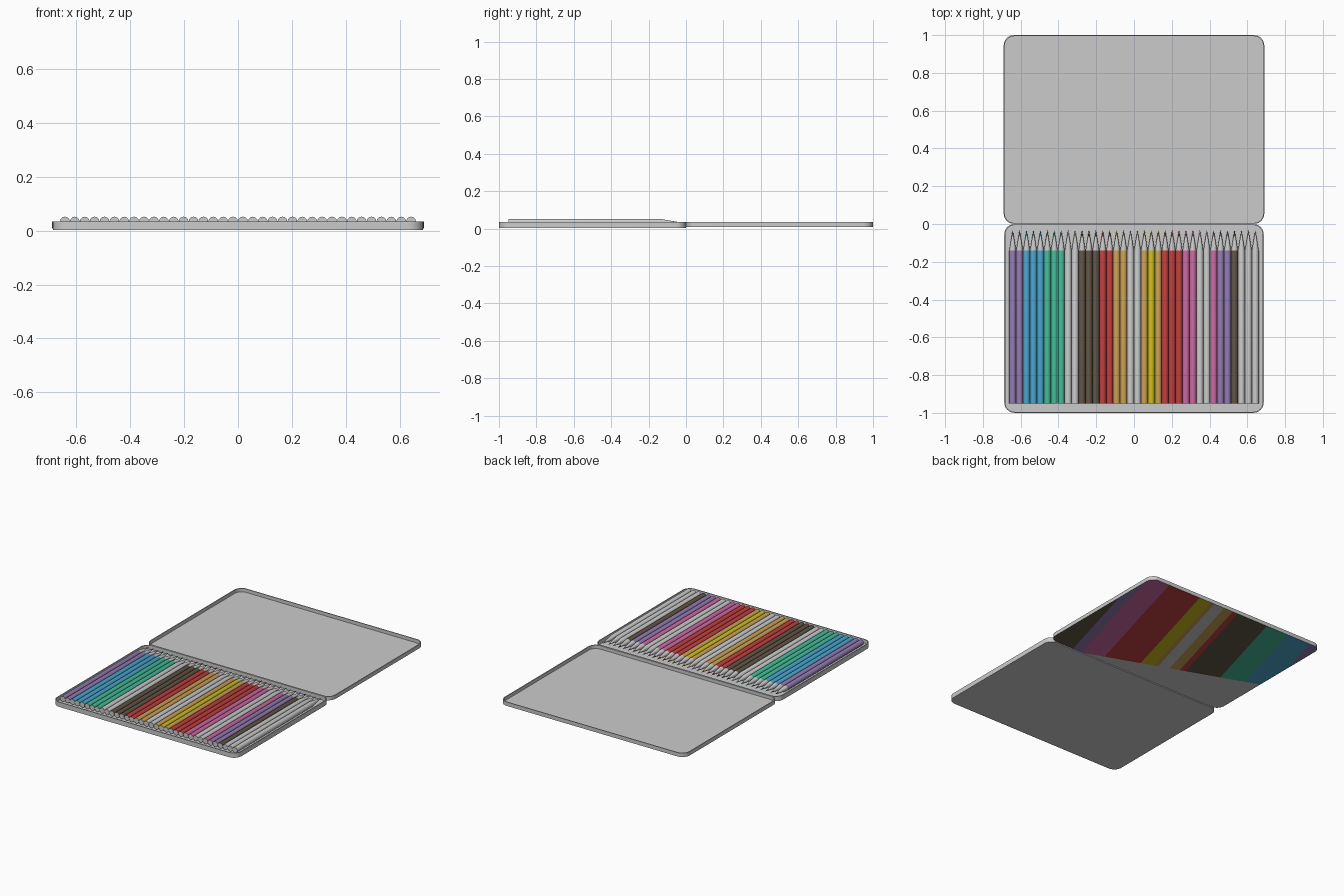
import bpy
import bmesh
from math import cos, sin, pi, radians
from mathutils import Vector

cube = bpy.data.objects.get("Cube")
if cube:
    bpy.data.objects.remove(cube, do_unlink=True)

COLOURS = {
    "silver": (0.60, 0.60, 0.60),
    "purple": (0.29, 0.20, 0.44),
    "blue": (0.07, 0.38, 0.62),
    "green": (0.06, 0.50, 0.32),
    "brown": (0.12, 0.09, 0.06),
    "red": (0.54, 0.05, 0.05),
    "gold": (0.60, 0.36, 0.09),
    "yellow": (0.62, 0.52, 0.01),
    "pink": (0.60, 0.14, 0.36),
}
mats = {}
for name, rgb in COLOURS.items():
    m = bpy.data.materials.new(name)
    m.use_nodes = True
    m.diffuse_color = (*rgb, 1)
    m.node_tree.nodes["Principled BSDF"].inputs["Base Color"].default_value = (*rgb, 1)
    mats[name] = m


def finish(name, bm, materials, smooth=True):
    bmesh.ops.recalc_face_normals(bm, faces=bm.faces)
    mesh = bpy.data.meshes.new(name)
    bm.to_mesh(mesh)
    bm.free()
    for m in materials:
        mesh.materials.append(mats[m])
    ob = bpy.data.objects.new(name, mesh)
    bpy.context.collection.objects.link(ob)
    if smooth:
        bpy.ops.object.select_all(action='DESELECT')
        ob.select_set(True)
        bpy.context.view_layer.objects.active = ob
        bpy.ops.object.shade_smooth_by_angle(angle=radians(40))
    return ob


def bridge(bm, a, b):
    n = len(a)
    return [bm.faces.new((a[i], a[(i + 1) % n], b[(i + 1) % n], b[i])) for i in range(n)]


def rounded_ring(bm, half_x, half_y, cy, r, z, steps=6):
    """Ring of vertices around a rounded rectangle."""
    ring = []
    for k, (sx, sy) in enumerate([(1, 1), (-1, 1), (-1, -1), (1, -1)]):
        for i in range(steps + 1):
            a = (k + i / steps) * pi / 2
            ring.append(bm.verts.new((sx * (half_x - r) + r * cos(a),
                                      cy + sy * (half_y - r) + r * sin(a), z)))
    return ring


def tray(half_x, cy, z0, z1, floor, wall=0.006, r=0.055):
    """Open shallow tin with rounded corners."""
    bm = bmesh.new()
    half_y = 0.5
    rings = [rounded_ring(bm, half_x - d, half_y - d, cy, r - d, z)
             for d, z in ((0, z0), (0, z1), (wall, z1), (wall, floor))]
    for a, b in zip(rings, rings[1:]):
        bridge(bm, a, b)
    bm.faces.new(rings[0])
    bm.faces.new(rings[-1])
    bmesh.ops.recalc_face_normals(bm, faces=bm.faces)
    return bm


# Tin base
finish("tin_base", tray(0.687, -0.5, 0.002, 0.034, 0.008), ["silver"])

# Open lid with slanted printed stripes on its outer face
PRINT = [("purple", -0.88), ("blue", -0.70), ("green", -0.53), ("brown", -0.29),
         ("red", -0.25), ("gold", -0.18), ("silver", -0.10), ("gold", -0.07),
         ("yellow", 0.02), ("red", 0.27), ("pink", 0.43), ("purple", 0.50),
         ("brown", 9)]
SLANT = 0.28
TIP_SLOPE, TIP_START = 0.369, 0.155
lid = tray(0.69, 0.5, 0.008, 0.034, 0.011)


def underside():
    return [f for f in lid.faces if f.normal.z < -0.9]


def cut_underside(point, normal):
    faces = underside()
    geom = faces + list({e for f in faces for e in f.edges}) \
        + list({v for f in faces for v in f.verts})
    bmesh.ops.bisect_plane(lid, geom=geom, dist=1e-5, plane_co=point, plane_no=normal)
    lid.normal_update()


for colour, edge in PRINT[:-1]:
    cut_underside(Vector((edge, 0, 0)), Vector((1, -SLANT, 0)).normalized())
cut_underside(Vector((0, TIP_START, 0)), Vector((TIP_SLOPE, 1, 0)).normalized())

names = list(COLOURS)
for f in underside():
    c = f.calc_center_median()
    if c.y > TIP_START - TIP_SLOPE * c.x:
        w = c.x - SLANT * c.y
        f.material_index = names.index(next(n for n, e in PRINT if w < e))
finish("tin_lid", lid, names)

# Row of pencils: barrel, wooden cone and coloured lead
ROW = [("purple", 2), ("blue", 3), ("green", 3), ("silver", 2), ("brown", 3), ("red", 2),
       ("gold", 2), ("silver", 2), ("gold", 1), ("yellow", 1), ("gold", 1), ("red", 3),
       ("pink", 2), ("silver", 2), ("pink", 1), ("purple", 2), ("brown", 1), ("silver", 3)]
SIDES, RADIUS, PITCH, AXIS_Z = 12, 0.0183, 0.0367, 0.0335
PROFILE = [(-0.95, 1), (-0.14, 1), (-0.065, 0.32), (-0.035, 0.04)]


def pencil(name, x, colour):
    bm = bmesh.new()
    rings = [[bm.verts.new((x + RADIUS * s * cos(2 * pi * i / SIDES), y,
                            AXIS_Z + RADIUS * s * sin(2 * pi * i / SIDES)))
              for i in range(SIDES)] for y, s in PROFILE]
    for k, (a, b) in enumerate(zip(rings, rings[1:])):
        for f in bridge(bm, a, b):
            f.material_index = 1 if k == 1 else 0
    bm.faces.new(rings[0]).material_index = 1
    bm.faces.new(rings[-1])
    finish(name, bm, [colour, "silver"])


order = [colour for colour, count in ROW for _ in range(count)]
for i, colour in enumerate(order):
    pencil(f"pencil_{i + 1}_{colour}", (i - (len(order) - 1) / 2) * PITCH, colour)
